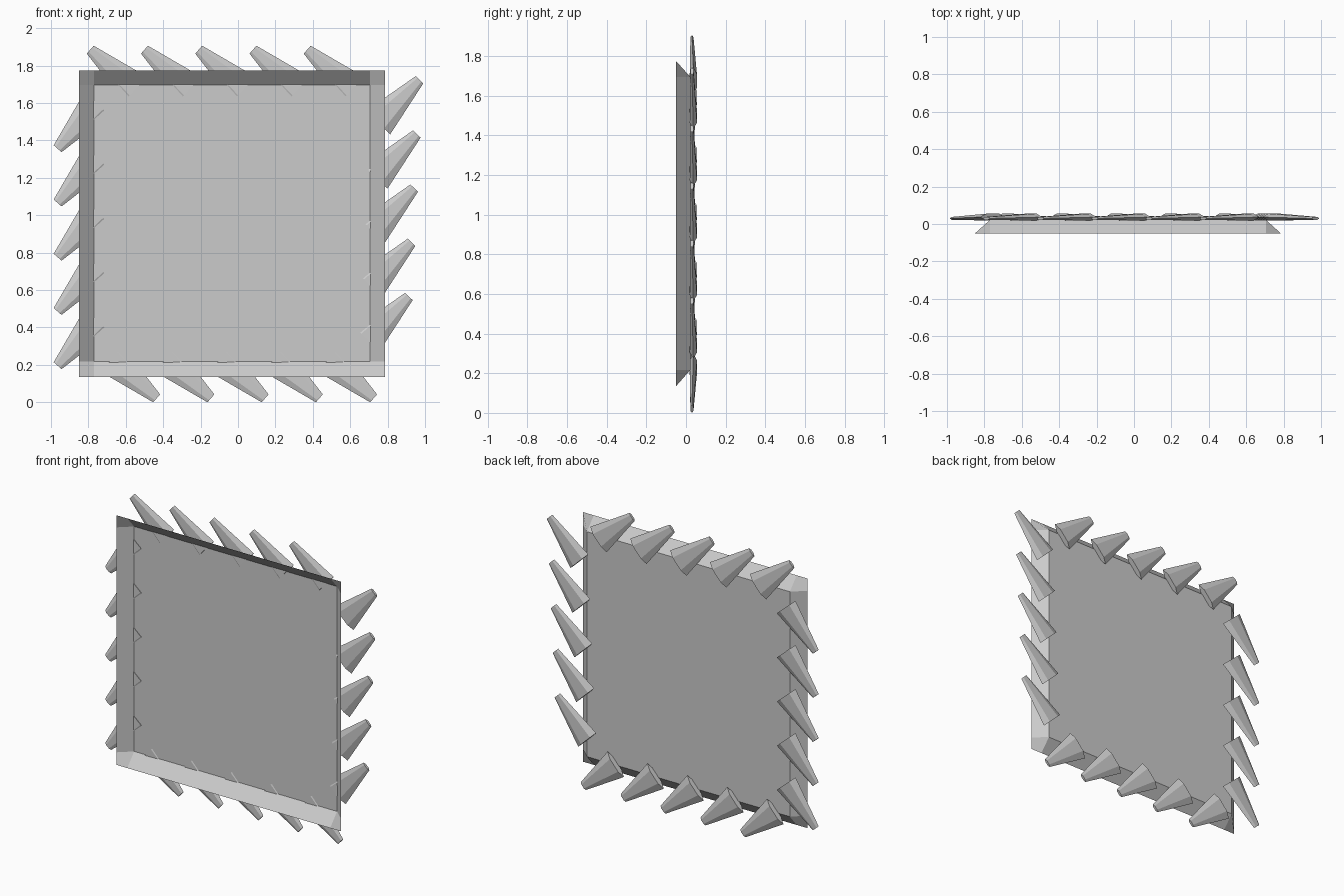
import bpy, bmesh
from math import radians, cos, sin, pi
from mathutils import Matrix, Vector

if "Cube" in bpy.data.objects:
    bpy.data.objects.remove(bpy.data.objects["Cube"])

CENTRE = Vector((-0.0325, 0, 0.953))


def make_object(name, bm):
    mesh = bpy.data.meshes.new(name)
    bm.to_mesh(mesh)
    bm.free()
    obj = bpy.data.objects.new(name, mesh)
    bpy.context.collection.objects.link(obj)
    return obj


# Shallow open tray: 4 x 4 grid whose rim is brought forward
bm = bmesh.new()
xs = [-0.85, -0.77, 0.705, 0.785]
zs = [0.135, 0.217, 1.695, 1.775]
grid = [[bm.verts.new((x, 0.022 if i in (1, 2) and j in (1, 2) else -0.05, z))
         for i, x in enumerate(xs)] for j, z in enumerate(zs)]
for j in range(3):
    for i in range(3):
        bm.faces.new((grid[j][i], grid[j][i + 1], grid[j + 1][i + 1], grid[j + 1][i]))
make_object("tray_panel", bm)


# One flattened six-sided tapered spike
def add_spike(bm, base, tip):
    axis = (tip - base).normalized()
    side = Vector((axis.z, 0, -axis.x))
    rings = []
    for centre, half_width, half_depth in ((base, 0.09, 0.021), (tip, 0.028, 0.009)):
        rings.append([bm.verts.new(centre + side * (half_width * cos(k * pi / 3))
                                   + Vector((0, half_depth * sin(k * pi / 3), 0)))
                      for k in range(6)])
    for k in range(6):
        n = (k + 1) % 6
        bm.faces.new((rings[0][k], rings[0][n], rings[1][n], rings[1][k]))
    bm.faces.new(rings[0][::-1])
    bm.faces.new(rings[1])


# A row of five leaning spikes, turned onto each edge of the tray
def spike_row(name, angle, shift=(0, 0, 0)):
    bm = bmesh.new()
    for i in range(5):
        step = Vector((0.29 * i, 0, 0))
        add_spike(bm, Vector((-0.55, 0.037, 1.675)) - CENTRE + step,
                  Vector((-0.79, 0.03, 1.885)) - CENTRE + step)
    bmesh.ops.recalc_face_normals(bm, faces=bm.faces)
    bm.transform(Matrix.Translation(CENTRE + Vector(shift))
                 @ Matrix.Rotation(radians(angle), 4, 'Y'))
    make_object(name, bm)


spike_row("top_spikes", 0)
spike_row("left_spikes", -90)
spike_row("bottom_spikes", 180)
spike_row("right_spikes", 92.8, (0.035, 0, 0.06))
